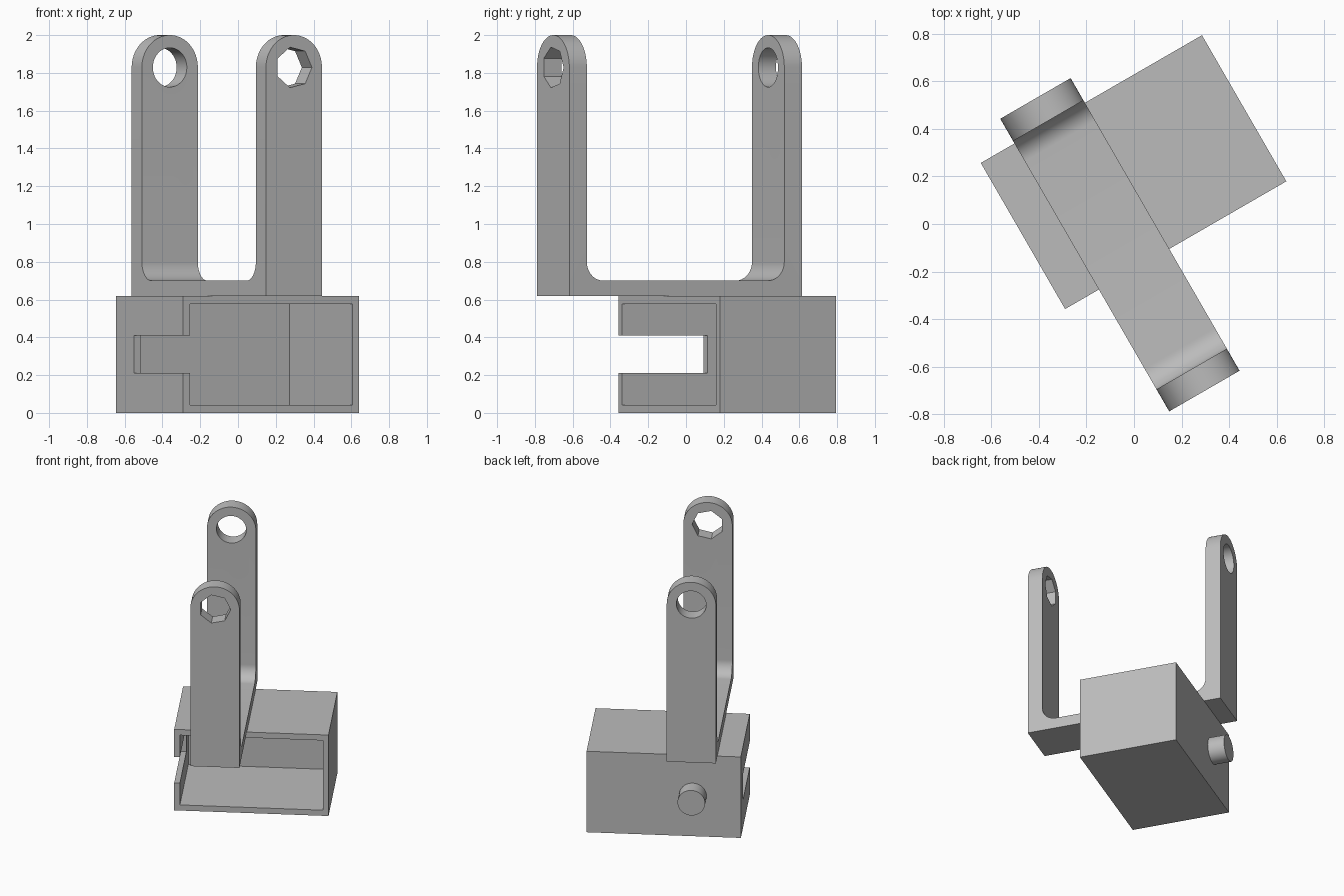
import bpy, bmesh
from math import sin, cos, pi, radians
from mathutils import Matrix, Vector

cube = bpy.data.objects.get("Cube")
if cube:
    bpy.data.objects.remove(cube, do_unlink=True)

grey = bpy.data.materials.new("plain grey")
grey.use_nodes = True
COLOUR = (0.5, 0.5, 0.5, 1)
grey.diffuse_color = COLOUR
grey.node_tree.nodes["Principled BSDF"].inputs["Base Color"].default_value = COLOUR

TURN = Matrix.Rotation(radians(30), 4, "Z")   # whole model is turned about z
U_MID, HALF, EYE_Z = -0.095, 0.171, 1.829     # arm centre line, half width, eye height
BOX_TOP = 0.62


def arc(cx, cy, r, start, end, n):
    """Points on an arc, angles in degrees."""
    angles = [radians(start + (end - start) * i / n) for i in range(n + 1)]
    return [(cx + r * cos(a), cy + r * sin(a)) for a in angles]


def prism(name, points, axis, lo, hi):
    """Extrude an outline along x (points are y, z) or y (points are x, z)."""
    bm = bmesh.new()
    place = (lambda p: (lo, *p)) if axis == "x" else (lambda p: (p[0], lo, p[1]))
    face = bm.faces.new([bm.verts.new(place(p)) for p in points])
    moved = bmesh.ops.extrude_face_region(bm, geom=[face])["geom"]
    step = Vector((hi - lo, 0, 0)) if axis == "x" else Vector((0, hi - lo, 0))
    bmesh.ops.translate(bm, vec=step, verts=[v for v in moved if isinstance(v, bmesh.types.BMVert)])
    bmesh.ops.recalc_face_normals(bm, faces=bm.faces)
    mesh = bpy.data.meshes.new(name)
    bm.to_mesh(mesh)
    bm.free()
    mesh.materials.append(grey)
    obj = bpy.data.objects.new(name, mesh)
    bpy.context.collection.objects.link(obj)
    return obj


def block(name, x0, x1, y0, y1, z0, z1):
    return prism(name, [(x0, z0), (x1, z0), (x1, z1), (x0, z1)], "y", y0, y1)


def combine(obj, tool, operation):
    """Apply a boolean and discard the tool."""
    tool.hide_render = True
    mod = obj.modifiers.new("cut", "BOOLEAN")
    mod.operation, mod.object, mod.solver = operation, tool, "EXACT"
    bpy.context.view_layer.update()
    result = obj.evaluated_get(bpy.context.evaluated_depsgraph_get())
    mesh = bpy.data.meshes.new_from_object(result)
    obj.modifiers.clear()
    obj.data = mesh
    bpy.data.objects.remove(tool, do_unlink=True)


def finish(obj):
    obj.data.transform(TURN)
    bpy.ops.object.select_all(action="DESELECT")
    obj.select_set(True)
    bpy.context.view_layer.objects.active = obj
    bpy.ops.object.shade_smooth_by_angle(angle=radians(30))


# Hollow housing, open at the front, with a slot in one side wall
housing = block("housing", -0.43, 0.645, -0.165, 0.545, 0, BOX_TOP)
combine(housing, block("cavity", -0.39, 0.605, -0.3, 0.505, 0.043, 0.577), "DIFFERENCE")
combine(housing, block("slot", -0.6, -0.3, -0.3, 0.356, 0.21, 0.41), "DIFFERENCE")
finish(housing)

# U-shaped bracket with filleted inner corners
outline = [(-0.757, BOX_TOP), (0.665, BOX_TOP), (0.665, 2.1), (0.557, 2.1)]
outline += arc(0.457, 0.8, 0.1, 0, -90, 12)
outline += arc(-0.55, 0.8, 0.1, 270, 180, 12)
outline += [(-0.65, 2.1), (-0.757, 2.1)]
bracket = prism("bracket", outline, "x", -0.6, 0.5)

# Round the arm tops
arch = [(U_MID - HALF, 0.5), (U_MID + HALF, 0.5)] + arc(U_MID, EYE_Z, HALF, 0, 180, 40)
combine(bracket, prism("arch", arch, "y", -1, 1), "INTERSECT")

# Seven-sided hole in the front arm, round hole in the back arm
for sides, radius, y0, y1 in ((7, 0.11, -1, -0.4), (40, 0.104, 0.4, 1)):
    ring = arc(U_MID, EYE_Z, radius, 0, 360, sides)[:-1]
    combine(bracket, prism("hole", ring, "y", y0, y1), "DIFFERENCE")
finish(bracket)

# Peg on the back of the housing
finish(prism("back_peg", arc(U_MID, BOX_TOP / 2, 0.096, 0, 360, 40)[:-1], "y", 0.54, 0.665))
